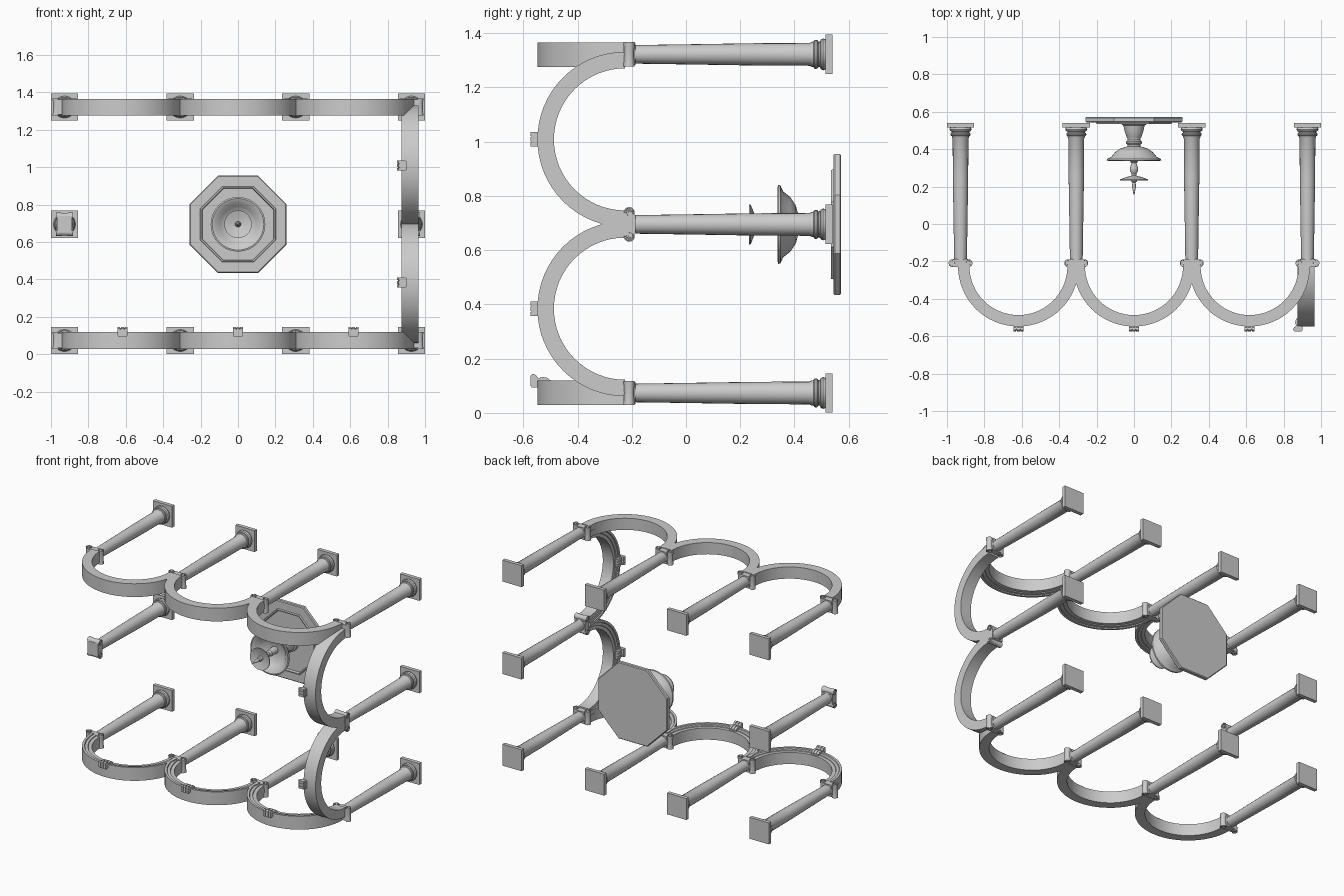
import bpy, bmesh, math

if "Cube" in bpy.data.objects:
    bpy.data.objects.remove(bpy.data.objects["Cube"])

XS = (-0.9275, -0.3085, 0.3085, 0.9275)
Z_LOW, Z_MID, Z_TOP = 0.0735, 0.695, 1.322


def finish(name, bm, smooth=True):
    bmesh.ops.recalc_face_normals(bm, faces=bm.faces)
    mesh = bpy.data.meshes.new(name)
    bm.to_mesh(mesh)
    bm.free()
    ob = bpy.data.objects.new(name, mesh)
    bpy.context.collection.objects.link(ob)
    if smooth:
        bpy.ops.object.select_all(action='DESELECT')
        ob.select_set(True)
        bpy.context.view_layer.objects.active = ob
        bpy.ops.object.shade_smooth_by_angle(angle=math.radians(35))
    return ob


def place(c, axis, u, y, w):
    # u runs across the arcade, w through its thickness
    return (c[0] + u, y, c[1] + w) if axis == 'z' else (c[0] + w, y, c[1] + u)


def skin(bm, rings, closed=True):
    # bridge successive rings and cap both ends
    vs = [[bm.verts.new(p) for p in r] for r in rings]
    n = len(vs[0])
    for a, b in zip(vs, vs[1:]):
        for i in range(n):
            j = (i + 1) % n
            bm.faces.new((a[i], a[j], b[j], b[i]))
    bm.faces.new(vs[0])
    bm.faces.new(vs[-1])


def lathe(bm, profile, c, n=20, turn=0.0):
    # profile of (radius, y) spun about the y direction
    skin(bm, [[(c[0] + r * math.cos(turn + 2 * math.pi * i / n), y,
                c[1] + r * math.sin(turn + 2 * math.pi * i / n)) for i in range(n)]
              for r, y in profile])


def scroll(bm, c, axis, side):
    # rolled ribbon with a round eye, pinched at mid length
    steps = 30
    outer, inner = [], []
    for i in range(steps + 1):
        t = i / steps
        a = -math.pi / 2 + t * 3.3 * math.pi
        r = 0.023 - 0.013 * t
        for lst, rr in ((outer, r), (inner, r - 0.0045)):
            lst.append((side * (0.043 + rr * math.cos(a)), -0.208 + rr * math.sin(a)))
    loop = outer + inner[::-1]
    eye = [(side * 0.043 + 0.007 * math.cos(k * math.pi / 5),
            -0.208 + 0.007 * math.sin(k * math.pi / 5)) for k in range(10)]
    web = [(side * 0.043 + 0.019 * math.cos(k * math.pi / 8),
            -0.208 + 0.019 * math.sin(k * math.pi / 8)) for k in range(16)]
    for pts, d in ((loop, 0.045), (eye, 0.045), (web, 0.038)):
        rings = []
        for w, s in ((-d, 1), (-d * 0.5, 0.9), (0, 0.85), (d * 0.5, 0.9), (d, 1)):
            rings.append([place(c, axis, side * 0.043 + (u - side * 0.043) * s,
                                -0.208 + (y + 0.208) * s, w) for u, y in pts])
        skin(bm, rings)


def column(c, axis):
    # shaft with turned base
    bm = bmesh.new()
    lathe(bm, [(0.034, -0.2), (0.037, 0.0), (0.041, 0.25), (0.042, 0.455), (0.046, 0.463),
               (0.047, 0.470), (0.052, 0.473), (0.054, 0.479), (0.052, 0.485),
               (0.047, 0.488), (0.047, 0.494), (0.055, 0.497), (0.059, 0.506),
               (0.055, 0.516)], c)
    finish("column_shaft", bm)
    # square foot
    bm = bmesh.new()
    h = 0.0725
    skin(bm, [[(c[0] + a * h, y, c[1] + b * h) for a, b in
               ((-1, -1), (1, -1), (1, 1), (-1, 1))] for y in (0.515, 0.54)])
    finish("column_foot", bm, False)
    # scrolled capital
    bm = bmesh.new()
    for s in (-1, 1):
        scroll(bm, c, axis, s)
    cushion = [(-0.043, -0.23), (0.043, -0.23), (0.04, -0.2), (0.033, -0.186),
               (-0.033, -0.186), (-0.04, -0.2)]
    skin(bm, [[place(c, axis, u, y, w) for u, y in cushion] for w in (-0.04, 0.04)])
    finish("column_capital", bm)


def arch(c, axis, inward, key=True):
    # half ring with stepped bands on the courtyard face
    r0, r1, yc = 0.262, 0.323, -0.225
    section = [(r0, -0.045), (r1, -0.045), (r1, 0.045), (0.308, 0.045), (0.305, 0.039),
               (0.287, 0.039), (0.285, 0.034), (r0, 0.034)]
    n = 32
    bm = bmesh.new()
    skin(bm, [[place(c, axis, r * math.cos(math.pi * (1 + i / n)),
                     yc + r * math.sin(math.pi * (1 + i / n)), w * inward)
               for r, w in section] for i in range(n + 1)])
    finish("arch", bm)
    if not key:
        return
    # ribbed keystone bracket
    prof = [(-0.574, 0.025), (-0.574, 0.062), (-0.566, 0.07), (-0.553, 0.065),
            (-0.545, 0.053), (-0.528, 0.058), (-0.512, 0.055), (-0.498, 0.044),
            (-0.498, 0.025)]
    bm = bmesh.new()
    for a, b, s in ((-0.027, -0.012, 0), (-0.008, 0.008, 0), (0.012, 0.027, 0),
                    (-0.024, 0.024, 0.005)):
        skin(bm, [[place(c, axis, u, y + (s if y < -0.56 else 0), (w - s) * inward)
                   for y, w in prof] for u in (a, b)])
    finish("keystone", bm)


# columns
for x in XS:
    column((x, Z_LOW), 'z')
    column((x, Z_TOP), 'z')
for x in (XS[0], XS[3]):
    column((x, Z_MID), 'x')

# arcades along the two long sides and one short side
for a, b in zip(XS, XS[1:]):
    arch(((a + b) / 2, Z_LOW + 0.001), 'z', 1)
    arch(((a + b) / 2, Z_TOP - 0.001), 'z', -1, False)
for a, b in ((Z_LOW, Z_MID), (Z_MID, Z_TOP)):
    arch((0.92, (a + b) / 2), 'x', -1)

# octagonal basin
bm = bmesh.new()
k = 1 / math.cos(math.pi / 8)
lathe(bm, [(r * k, y) for r, y in ((0.255, 0.572), (0.26, 0.567), (0.26, 0.549),
      (0.255, 0.544), (0.203, 0.544), (0.200, 0.534), (0.193, 0.534), (0.190, 0.552))],
      (0, Z_MID), 8, math.pi / 8)
finish("basin", bm, False)

# fountain stem with two bowls and a spout
bm = bmesh.new()
lathe(bm, [(0.066, 0.555), (0.066, 0.532), (0.056, 0.526), (0.050, 0.495), (0.040, 0.465),
           (0.034, 0.455), (0.034, 0.448), (0.042, 0.440), (0.042, 0.432), (0.034, 0.422),
           (0.036, 0.414), (0.070, 0.405), (0.100, 0.385), (0.122, 0.358), (0.144, 0.348),
           (0.146, 0.340), (0.138, 0.338), (0.116, 0.347), (0.095, 0.372), (0.065, 0.390),
           (0.024, 0.396), (0.022, 0.335), (0.013, 0.325), (0.022, 0.300), (0.022, 0.285),
           (0.012, 0.268), (0.014, 0.258), (0.045, 0.250), (0.074, 0.238), (0.074, 0.232),
           (0.045, 0.241), (0.016, 0.246), (0.015, 0.228), (0.009, 0.222), (0.010, 0.200),
           (0.003, 0.157)], (0, Z_MID), 32)
finish("fountain", bm)
